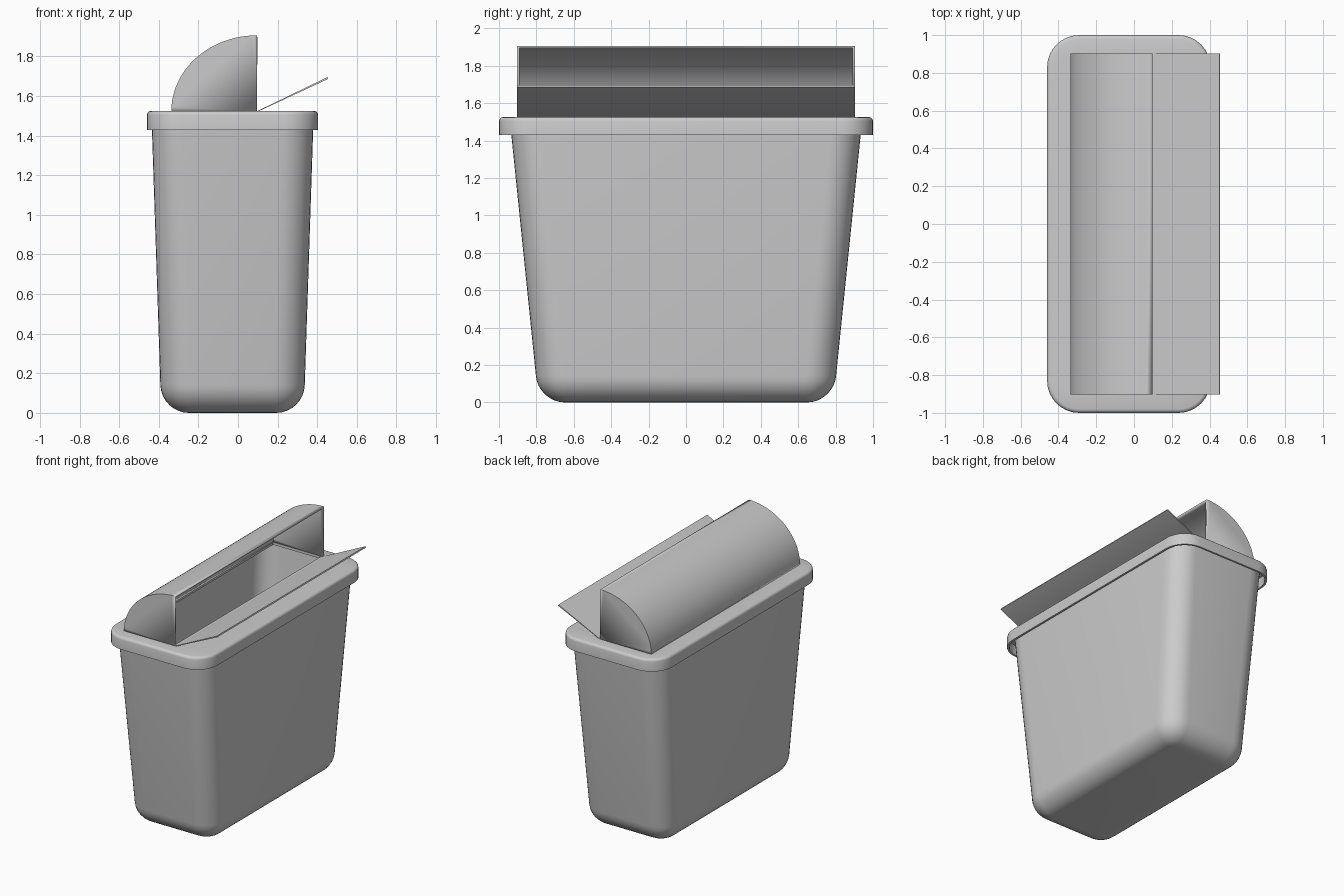
import bpy, bmesh
from math import sin, cos, pi, radians

if "Cube" in bpy.data.objects:
    bpy.data.objects.remove(bpy.data.objects["Cube"])

CX = -0.0275   # centre line of bin and rim


def finish(name, bm):
    bmesh.ops.recalc_face_normals(bm, faces=bm.faces[:])
    me = bpy.data.meshes.new(name)
    bm.to_mesh(me)
    bm.free()
    ob = bpy.data.objects.new(name, me)
    bpy.context.collection.objects.link(ob)
    bpy.ops.object.select_all(action='DESELECT')
    ob.select_set(True)
    bpy.context.view_layer.objects.active = ob
    bpy.ops.object.shade_smooth_by_angle(angle=radians(35))
    return ob


def ring(bm, cx, hx, hy, r, z, seg=8):
    """Rounded rectangle of vertices at height z."""
    vs = []
    for k, (sx, sy) in enumerate([(1, 1), (-1, 1), (-1, -1), (1, -1)]):
        for i in range(seg + 1):
            a = (k + i / seg) * pi / 2
            vs.append(bm.verts.new((cx + sx * (hx - r) + r * cos(a),
                                    sy * (hy - r) + r * sin(a), z)))
    return vs


def loft(name, specs, closed=False):
    bm = bmesh.new()
    rings = [ring(bm, *s) for s in specs]
    pairs = list(zip(rings, rings[1:]))
    if closed:
        pairs.append((rings[-1], rings[0]))
    else:
        bm.faces.new(rings[0])
        bm.faces.new(rings[-1])
    for a, b in pairs:
        n = len(a)
        for i in range(n):
            j = (i + 1) % n
            bm.faces.new((a[i], a[j], b[j], b[i]))
    return finish(name, bm)


# Tapered bin: outer wall with rounded base, then the inner wall back down
def wall(z, inset=0.0, r=0.16):
    return (CX, 0.36 + 0.033 * z - inset, 0.788 + 0.102 * z - inset, r - inset, z)


F = 0.14
outer = []
for i in range(9):
    a = i / 8 * pi / 2
    outer.append(wall(F * (1 - cos(a)), F * (1 - sin(a))))
outer.append(wall(1.5))
T = 0.015
inner = [wall(1.5, T)]
for i in range(8, -1, -1):
    a = i / 8 * pi / 2
    f = F - T
    inner.append(wall(T + f * (1 - cos(a)), T + f * (1 - sin(a))))
loft("bin_body", outer + inner)

# Lid rim: skirt, rounded top edge, plate with the opening under the hood
OX, OHX, OHY = -0.12, 0.205, 0.89
rim = [(CX, 0.4325, 1.0, 0.17, 1.43), (CX, 0.4325, 1.0, 0.17, 1.505)]
for d in (30, 60, 90):
    a = radians(d)
    k = 0.02 * (1 - cos(a))
    rim.append((CX, 0.4325 - k, 1.0 - k, 0.17 - k, 1.505 + 0.02 * sin(a)))
rim += [(OX, OHX, OHY, 0.002, 1.525), (OX, OHX, OHY, 0.002, 1.505),
        (CX, 0.4175, 0.985, 0.155, 1.505), (CX, 0.4175, 0.985, 0.155, 1.43)]
loft("lid_rim", rim, closed=True)

# Quarter-round hood, open at the front and underneath
HX0, HX1, HZ0, HZ1, HY = -0.337, 0.097, 1.523, 1.907, 0.903
bm = bmesh.new()
sides = []
for y in (-HY, HY):
    arc = []
    for i in range(25):
        a = i / 24 * pi / 2
        arc.append(bm.verts.new((HX1 - (HX1 - HX0) * cos(a), y,
                                 HZ0 + (HZ1 - HZ0) * sin(a))))
    corner = bm.verts.new((HX1, y, HZ0))
    bm.faces.new(arc + [corner])
    sides.append(arc)
for i in range(24):
    bm.faces.new((sides[0][i], sides[0][i + 1], sides[1][i + 1], sides[1][i]))
hood = finish("hood", bm)
# make sure the shell thickens inward
if hood.data.polygons[0].normal.y > 0:
    hood.data.flip_normals()
mod = hood.modifiers.new("shell", 'SOLIDIFY')
mod.thickness = 0.012
mod.offset = -1
mod.use_even_offset = True

# Thin flap hinged at the front of the opening, swung outward
bm = bmesh.new()
profile = [(0.095, 1.523), (0.103, 1.523), (0.456, 1.687), (0.452, 1.696)]
ends = [[bm.verts.new((x, y, z)) for x, z in profile] for y in (-HY, HY)]
for e in ends:
    bm.faces.new(e)
for i in range(4):
    j = (i + 1) % 4
    bm.faces.new((ends[0][i], ends[0][j], ends[1][j], ends[1][i]))
finish("flap", bm)
